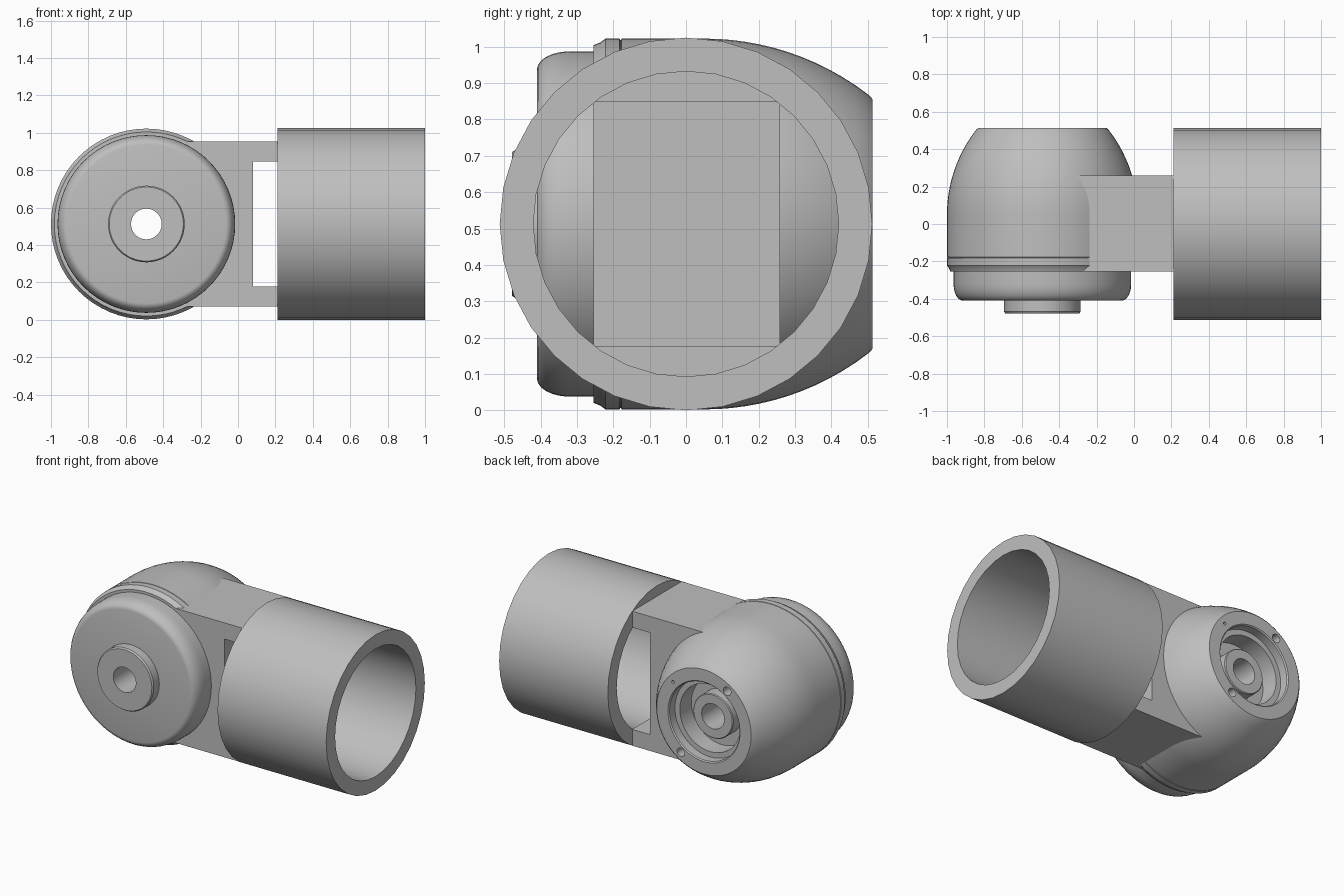
import bpy, bmesh
from math import cos, sin, pi, radians, sqrt
from mathutils import Vector, Matrix

cube = bpy.data.objects.get("Cube")
if cube:
    bpy.data.objects.remove(cube, do_unlink=True)

grey = bpy.data.materials.new("plain grey")
grey.use_nodes = True
GREY = (0.52, 0.52, 0.52, 1)
grey.diffuse_color = GREY
grey.node_tree.nodes["Principled BSDF"].inputs["Base Color"].default_value = GREY

MID = 0.5125                       # height of both axes
PIVOT = Vector((-0.49, 0, MID))    # joint axis, along y
HOLE = 0.082


def finish(name, bm):
    """Turn a bmesh into a smooth-shaded grey object."""
    bmesh.ops.recalc_face_normals(bm, faces=bm.faces)
    mesh = bpy.data.meshes.new(name)
    bm.to_mesh(mesh)
    bm.free()
    mesh.materials.append(grey)
    obj = bpy.data.objects.new(name, mesh)
    bpy.context.collection.objects.link(obj)
    return obj


def smooth(obj):
    bpy.ops.object.select_all(action="DESELECT")
    obj.select_set(True)
    bpy.context.view_layer.objects.active = obj
    bpy.ops.object.shade_smooth_by_angle(angle=radians(28))


def lathe(name, profile, origin, axis, segments):
    """Revolve a closed (radius, position) profile around the x or y axis."""
    bm = bmesh.new()
    rings = []
    for i in range(segments):
        a = 2 * pi * i / segments
        u, v = cos(a), sin(a)
        rings.append([bm.verts.new(origin + (Vector((p, r * v, r * u)) if axis == "x"
                                             else Vector((r * v, p, r * u))))
                      for r, p in profile])
    n = len(profile)
    for i, ring in enumerate(rings):
        nxt = rings[(i + 1) % segments]
        for j in range(n):
            k = (j + 1) % n
            bm.faces.new((ring[j], ring[k], nxt[k], nxt[j]))
    return finish(name, bm)


def arc(r0, p0, bulge, start, end, steps):
    """Circular arc of radius bulge that is tangent to radius r0 at p0."""
    out = []
    for i in range(steps + 1):
        p = start + (end - start) * i / steps
        out.append((r0 - bulge + sqrt(bulge ** 2 - (p - p0) ** 2), p))
    return out


# Domed housing with front rim, back recess and central hub
housing_profile = [(HOLE, -0.255), (0.492, -0.255), (0.5, -0.235), (0.51, -0.222),
                   (0.51, -0.183), (0.505, -0.18), (0.51, -0.177)]
housing_profile += arc(0.51, 0.05, 0.738, 0.05, 0.505, 12)
housing_profile += [(0.343, 0.513), (0.262, 0.513), (0.255, 0.506), (0.255, 0.45),
                    (0.22, 0.45), (0.22, 0.33), (0.145, 0.33), (0.145, 0.415),
                    (0.14, 0.42), (HOLE, 0.42)]
housing = lathe("joint_housing", housing_profile, PIVOT, "y", 64)

# Two screw holes and a small pin hole in the back flange
bm = bmesh.new()
for dx, dz, r in ((-0.168, 0.245, 0.028), (0.168, -0.245, 0.028), (0.225, 0.2, 0.01)):
    place = Matrix.Translation(PIVOT + Vector((dx, 0.49, dz))) @ Matrix.Rotation(pi / 2, 4, "X")
    bmesh.ops.create_cone(bm, cap_ends=True, segments=20, radius1=r, radius2=r,
                          depth=0.14, matrix=place)
cutter = finish("screw_hole_cutter", bm)
cutter.hide_render = True
cut = housing.modifiers.new("screw_holes", "BOOLEAN")
cut.object = cutter
cut.solver = "EXACT"
bpy.context.view_layer.objects.active = housing
bpy.ops.object.modifier_apply(modifier=cut.name)
bpy.data.objects.remove(cutter, do_unlink=True)
smooth(housing)

# Rounded front cap
cap_profile = [(HOLE, -0.255), (0.475, -0.255), (0.475, -0.32)]
cap_profile += [(0.425 + 0.05 * cos(t), -0.32 - 0.09 * sin(t))
                for t in (radians(d) for d in (15, 30, 45, 60, 75))]
cap_profile += [(0.425, -0.41), (HOLE, -0.41)]
smooth(lathe("front_cap", cap_profile, PIVOT, "y", 64))

# Front hub boss
boss_profile = [(HOLE, -0.41), (0.205, -0.41), (0.205, -0.468), (0.198, -0.478), (HOLE, -0.478)]
smooth(lathe("front_boss", boss_profile, PIVOT, "y", 48))

# Forked bracket between housing and tube
BACK, FLOOR, END, OUT, IN = -0.35, 0.08, 0.212, 0.442, 0.335
outline = [(BACK, -OUT), (END, -OUT), (END, -IN), (FLOOR, -IN),
           (FLOOR, IN), (END, IN), (END, OUT), (BACK, OUT)]
bm = bmesh.new()
face = bm.faces.new([bm.verts.new((x, -0.255, MID + z)) for x, z in outline])
side = bmesh.ops.extrude_face_region(bm, geom=[face])["geom"]
bmesh.ops.translate(bm, vec=(0, 0.513, 0),
                    verts=[g for g in side if isinstance(g, bmesh.types.BMVert)])
finish("fork_bracket", bm)

# Open socket tube
tube_profile = [(0.42, 0.21), (0.5125, 0.21), (0.5125, 1.0), (0.42, 1.0)]
smooth(lathe("socket_tube", tube_profile, Vector((0, 0, MID)), "x", 32))
